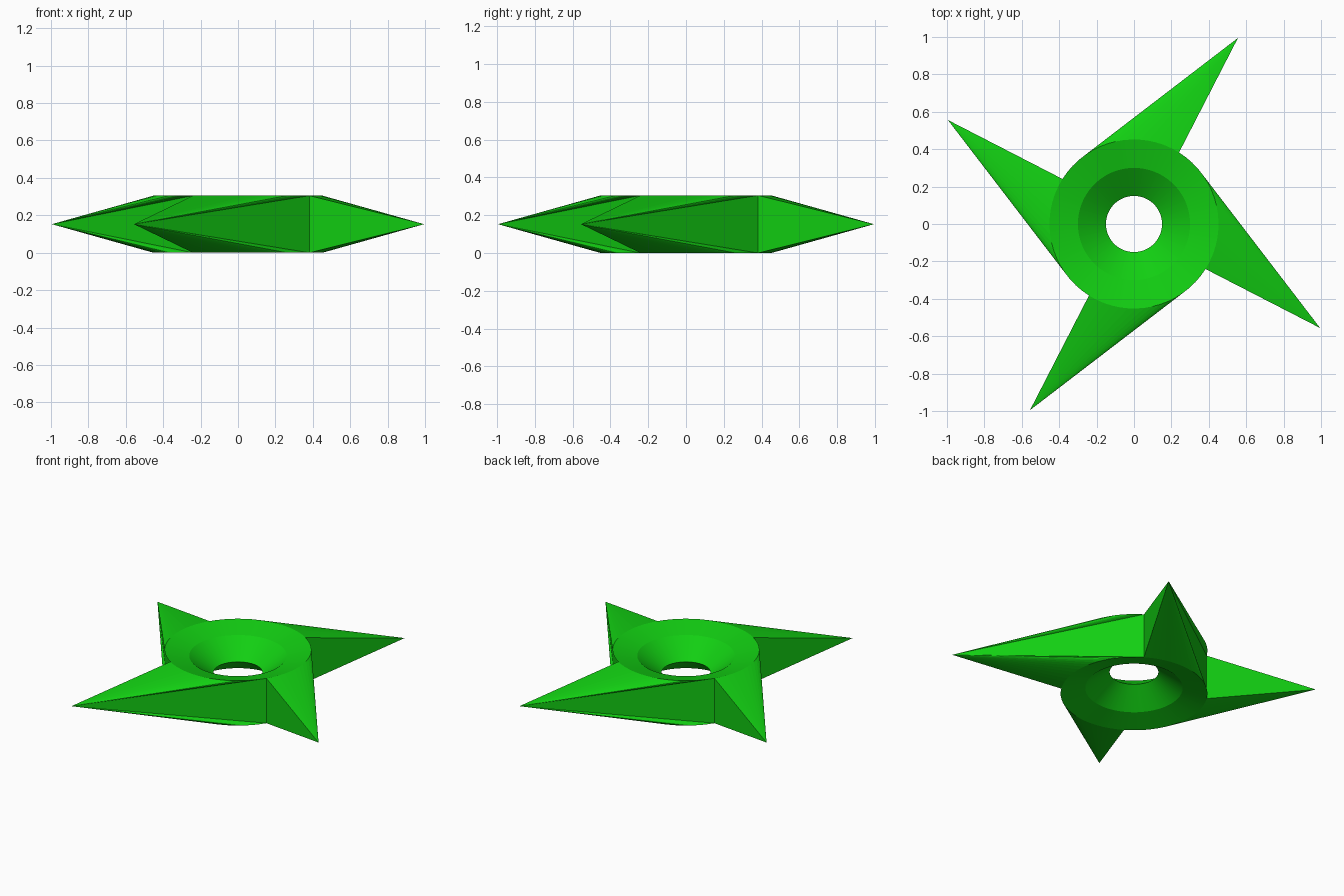
import bpy, bmesh, math
from math import cos, sin, radians

cube = bpy.data.objects.get("Cube")
if cube:
    bpy.data.objects.remove(cube, do_unlink=True)

SEGMENTS = 64                 # around the hub
ARC = SEGMENTS // 4           # hub segments covered by each blade
START = radians(-32.2)        # angle of the first blade's short side
RIM, HEIGHT = 0.452, 0.305
MID = HEIGHT / 2
TIP_RADIUS = 1.14
TIP_ANGLE = radians(-29.2)

green = bpy.data.materials.new("bright_green")
green.use_nodes = True
color = (0.006, 0.62, 0.006, 1.0)
green.diffuse_color = color
green.node_tree.nodes["Principled BSDF"].inputs["Base Color"].default_value = color


def polar(radius, angle, z):
    return (radius * cos(angle), radius * sin(angle), z)


def finish(name, bm):
    mesh = bpy.data.meshes.new(name)
    bm.to_mesh(mesh)
    bm.free()
    mesh.materials.append(green)
    obj = bpy.data.objects.new(name, mesh)
    bpy.context.collection.objects.link(obj)
    return obj


def step(i):
    return START + 2 * math.pi * i / SEGMENTS


# Hub: dished on both sides down to a thin-edged centre hole
profile = [(RIM, 0), (0.30, 0.04), (0.15, MID), (0.30, HEIGHT - 0.04), (RIM, HEIGHT)]
bm = bmesh.new()
rings = [[bm.verts.new(polar(r, step(i), z)) for i in range(SEGMENTS)] for r, z in profile]
for low, high in zip(rings, rings[1:]):
    for i in range(SEGMENTS):
        j = (i + 1) % SEGMENTS
        bm.faces.new((high[i], high[j], low[j], low[i]))
hub = finish("hub", bm)
bpy.ops.object.select_all(action='DESELECT')
hub.select_set(True)
bpy.context.view_layer.objects.active = hub
bpy.ops.object.shade_smooth_by_angle(angle=radians(15))

# Blades: a quarter of the hub wall drawn out to a single point
for n in range(4):
    bm = bmesh.new()
    tip = bm.verts.new(polar(TIP_RADIUS, TIP_ANGLE + n * math.pi / 2, MID))
    angles = [step(n * ARC + i) for i in range(ARC + 1)]
    top = [bm.verts.new(polar(RIM, a, HEIGHT)) for a in angles]
    bottom = [bm.verts.new(polar(RIM, a, 0)) for a in angles]
    for i in range(ARC):
        bm.faces.new((tip, top[i + 1], top[i]))
        bm.faces.new((tip, bottom[i], bottom[i + 1]))
    bm.faces.new((tip, top[0], bottom[0]))      # short side
    bm.faces.new((tip, bottom[-1], top[-1]))    # long side
    finish(f"blade_{n + 1}", bm)
